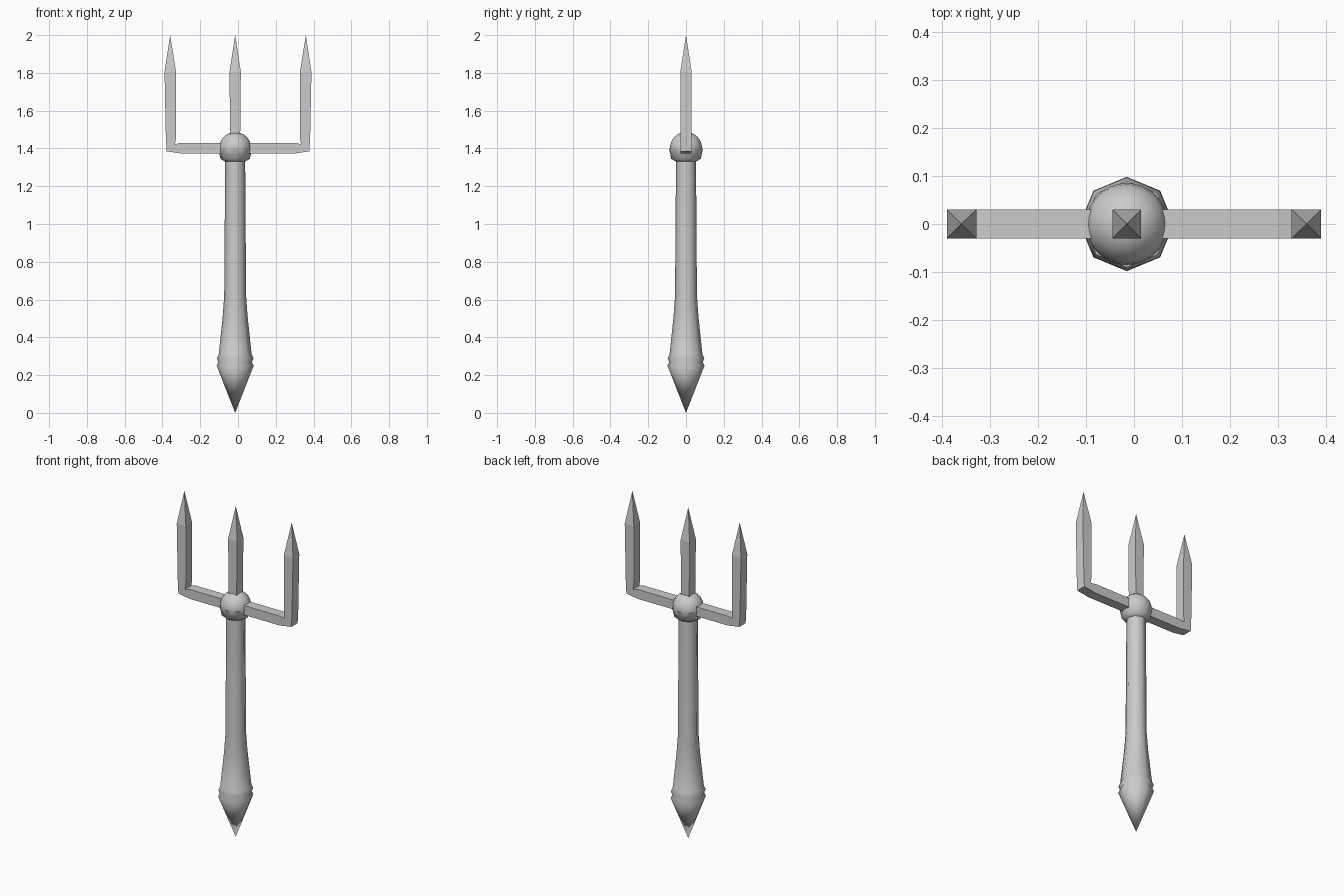
import bpy, bmesh, math

if "Cube" in bpy.data.objects:
    bpy.data.objects.remove(bpy.data.objects["Cube"])

CX = -0.015   # axis of the shaft
HALF = 0.03   # half thickness of the prongs


def finish(name, bm, smooth_angle=None):
    bmesh.ops.recalc_face_normals(bm, faces=bm.faces)
    me = bpy.data.meshes.new(name)
    bm.to_mesh(me)
    bm.free()
    ob = bpy.data.objects.new(name, me)
    bpy.context.collection.objects.link(ob)
    if smooth_angle:
        bpy.ops.object.select_all(action='DESELECT')
        ob.select_set(True)
        bpy.context.view_layer.objects.active = ob
        bpy.ops.object.shade_smooth_by_angle(angle=math.radians(smooth_angle))
    return ob


def lathe(name, profile, sides, smooth_angle):
    """Revolve (radius, z) points; zero radius closes to a point."""
    bm = bmesh.new()
    rings = []
    for r, z in profile:
        n = sides if r > 0 else 1
        rings.append([bm.verts.new((CX + r * math.cos(2 * math.pi * i / sides),
                                    r * math.sin(2 * math.pi * i / sides), z))
                      for i in range(n)])
    for a, b in zip(rings, rings[1:]):
        for i in range(sides):
            j = (i + 1) % sides
            quad = [a[i % len(a)], a[j % len(a)], b[j % len(b)], b[i % len(b)]]
            bm.faces.new(list(dict.fromkeys(quad)))
    return finish(name, bm, smooth_angle)


def prong(name, sections, tip, mirror=1):
    """Square bar through (inner, outer) xz pairs, ending in a pyramid tip."""
    bm = bmesh.new()
    rings = []
    for (xi, zi), (xo, zo) in sections:
        rings.append([bm.verts.new((mirror * x, y, z)) for x, y, z in
                      ((xi, -HALF, zi), (xo, -HALF, zo),
                       (xo, HALF, zo), (xi, HALF, zi))])
    for a, b in zip(rings, rings[1:]):
        for i in range(4):
            j = (i + 1) % 4
            bm.faces.new((a[i], a[j], b[j], b[i]))
    point = bm.verts.new((mirror * tip[0], 0, tip[1]))
    for i in range(4):
        bm.faces.new((rings[-1][i], rings[-1][(i + 1) % 4], point))
    bm.faces.new(rings[0])
    return finish(name, bm)


# Eight-sided shaft with pointed foot, ridged collar and flared head
lathe("shaft", [(0, 0), (0.098, 0.25), (0.089, 0.268), (0.097, 0.29),
                (0.087, 0.31), (0.066, 0.51), (0.058, 0.62), (0.053, 1.33),
                (0.078, 1.345), (0.09, 1.40), (0, 1.40)], 8, 50)

# Round ball at the fork joint
R, N = 0.085, 12
ball = [(R * math.sin(math.pi * i / N) if 0 < i < N else 0,
         1.402 - R * math.cos(math.pi * i / N)) for i in range(N + 1)]
lathe("joint_ball", ball, 32, 40)

# Bent outer prongs, mirrored left and right
outer = [((0, 1.43), (0, 1.373)),
         ((0.30, 1.43), (0.30, 1.373)),
         ((0.333, 1.423), (0.378, 1.385)),
         ((0.328, 1.46), (0.382, 1.46)),
         ((0.328, 1.805), (0.389, 1.805))]
for side, label in ((1, "right"), (-1, "left")):
    prong(label + "_prong", outer, (0.359, 2.0), side)

# Straight middle prong
prong("middle_prong", [((CX - 0.026, 1.40), (CX + 0.026, 1.40)),
                       ((CX - 0.03, 1.805), (CX + 0.03, 1.805))], (CX, 2.0))
